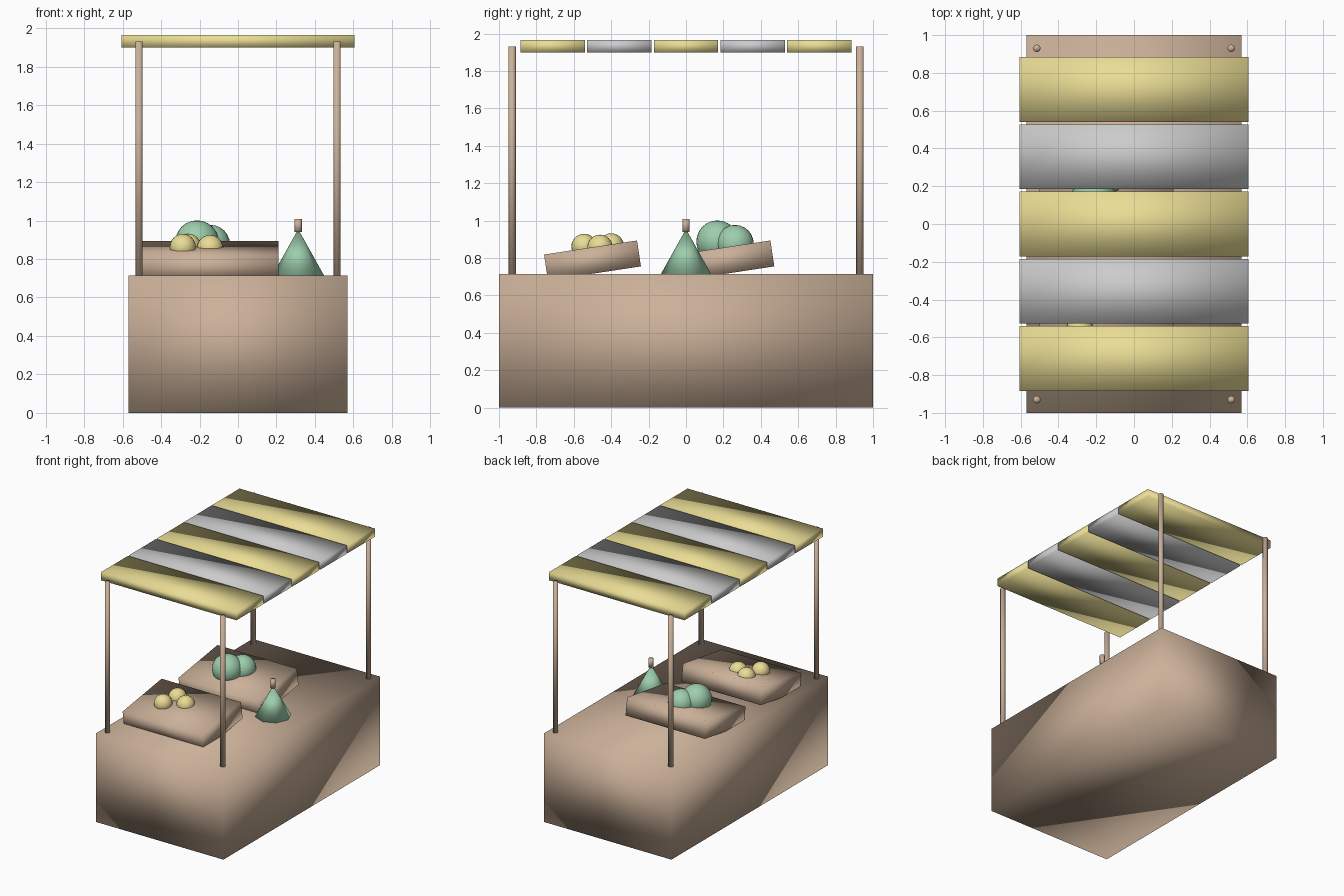
import bpy
from math import radians

if "Cube" in bpy.data.objects:
    bpy.data.objects.remove(bpy.data.objects["Cube"])


def make_material(name, rgb):
    m = bpy.data.materials.new(name)
    m.diffuse_color = (*rgb, 1)
    m.use_nodes = True
    m.node_tree.nodes["Principled BSDF"].inputs["Base Color"].default_value = m.diffuse_color
    return m


WOOD = make_material("wood", (0.60, 0.44, 0.32))
YELLOW = make_material("yellow", (0.82, 0.72, 0.30))
GREEN = make_material("green", (0.34, 0.62, 0.42))


def finish(name, mat):
    ob = bpy.context.object
    ob.name = name
    if mat:
        ob.data.materials.append(mat)
    bpy.ops.object.shade_smooth()
    return ob


def box(name, loc, size, mat, tilt=0):
    bpy.ops.mesh.primitive_cube_add(size=1, location=loc, rotation=(tilt, 0, 0))
    bpy.context.object.scale = size
    bpy.ops.object.transform_apply(location=False, rotation=False, scale=True)
    return finish(name, mat)


def rod(name, x, y, z0, z1, r, mat, r_top=None, sides=8):
    bpy.ops.mesh.primitive_cone_add(
        vertices=sides, radius1=r, radius2=r if r_top is None else r_top,
        depth=z1 - z0, location=(x, y, (z0 + z1) / 2))
    return finish(name, mat)


def ball(name, loc, r, mat):
    bpy.ops.mesh.primitive_uv_sphere_add(segments=20, ring_count=12, radius=r, location=loc)
    return finish(name, mat)


# Counter
TOP = 0.715
box("counter", (0, 0, TOP / 2), (1.14, 2.0, TOP), WOOD)

# Four corner posts
for sx in (-1, 1):
    for sy in (-1, 1):
        rod(f"post_{'right' if sx > 0 else 'left'}_{'back' if sy > 0 else 'front'}",
            sx * 0.515, sy * 0.93, TOP - 0.01, 1.93, 0.02, WOOD, sides=10)

# Striped awning: alternating yellow and grey-white slats
for i in range(5):
    box(f"awning_slat_{i + 1}", (0, (i - 2) * 0.356, 1.932), (1.21, 0.344, 0.066),
        YELLOW if i % 2 == 0 else None)

# Tilted display crates
for name, y in (("front_crate", -0.50), ("back_crate", 0.213)):
    box(name, (-0.145, y, 0.787), (0.71, 0.503, 0.14), WOOD, tilt=radians(8.6))

# Small yellow fruit in the front crate
for i, loc in enumerate([(-0.287, -0.545, 0.862), (-0.145, -0.46, 0.857), (-0.26, -0.40, 0.864)]):
    ball(f"small_fruit_{i + 1}", loc, 0.068, YELLOW)

# Large green fruit in the back crate
ball("large_fruit_1", (-0.213, 0.168, 0.888), 0.113, GREEN)
ball("large_fruit_2", (-0.142, 0.262, 0.877), 0.10, GREEN)

# Cone bottle with its cork
rod("cone_bottle", 0.313, 0, TOP, 0.955, 0.134, GREEN, r_top=0)
rod("bottle_cork", 0.313, 0, 0.94, 1.008, 0.02, WOOD)
